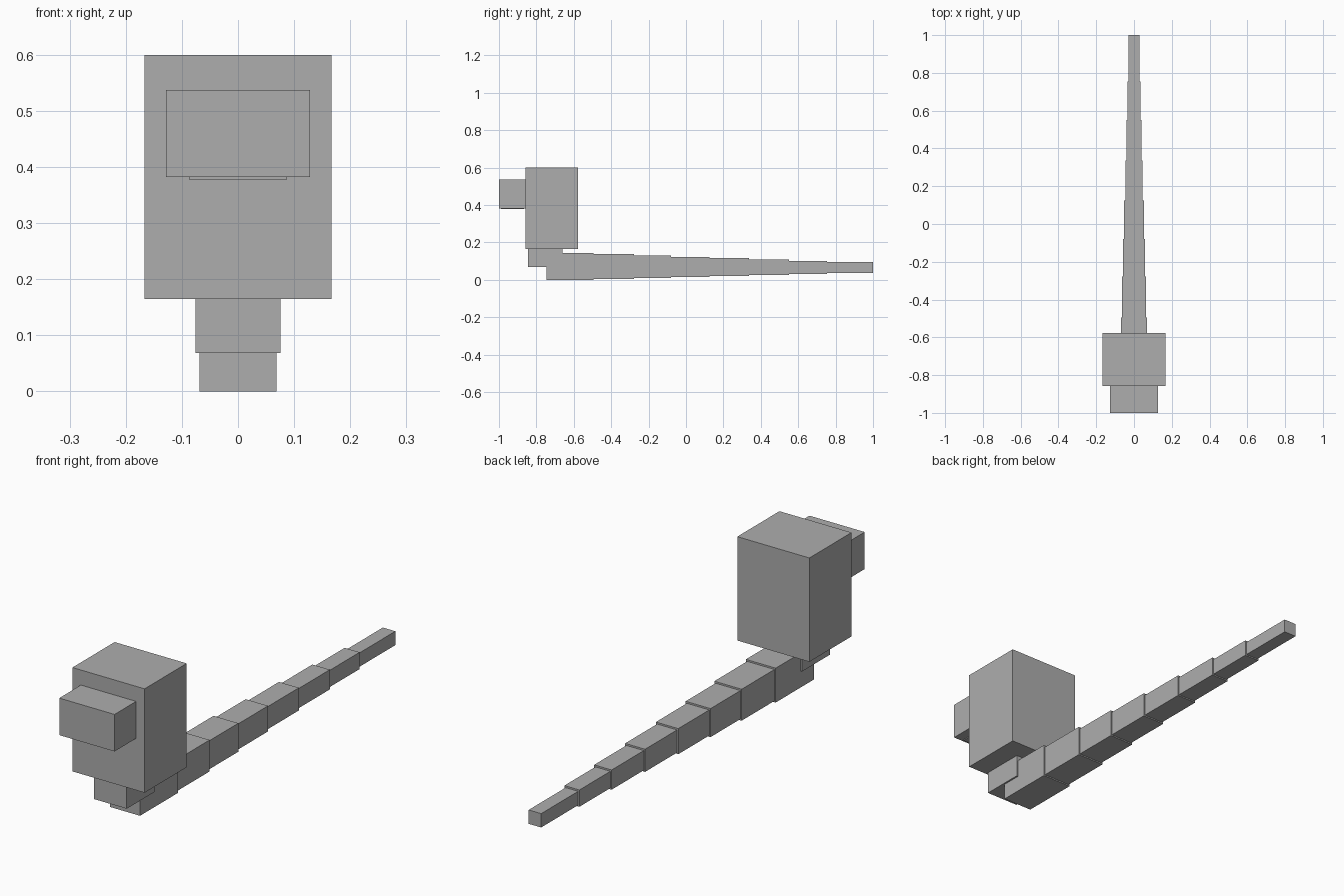
import bpy

if "Cube" in bpy.data.objects:
    bpy.data.objects.remove(bpy.data.objects["Cube"])

grey = bpy.data.materials.new("plain_grey")
grey.diffuse_color = (0.42, 0.42, 0.42, 1)
grey.use_nodes = True
grey.node_tree.nodes["Principled BSDF"].inputs["Base Color"].default_value = grey.diffuse_color


def box(name, x_half, y0, y1, z0, z1):
    """Box centred on x = 0, given by its extents."""
    bpy.ops.mesh.primitive_cube_add(size=1, location=(0, (y0 + y1) / 2, (z0 + z1) / 2))
    ob = bpy.context.object
    ob.name = name
    ob.scale = (2 * x_half, y1 - y0, z1 - z0)
    bpy.ops.object.transform_apply(location=False, rotation=False, scale=True)
    ob.data.materials.append(grey)
    return ob


# Head, snout, jaw and neck
box("head", 0.167, -0.857, -0.578, 0.165, 0.6)
box("snout", 0.128, -1.0, -0.857, 0.382, 0.537)
box("jaw", 0.087, -0.99, -0.867, 0.378, 0.40)
box("neck", 0.076, -0.845, -0.66, 0.069, 0.165)

# Tapering body: eight segments, each a little slimmer than the one before
joints = [-0.747, -0.495, -0.278, -0.08, 0.125, 0.337, 0.55, 0.755, 1.0]
for i in range(8):
    t = i / 7
    width = 0.138 + (0.058 - 0.138) * t
    height = 0.144 + (0.058 - 0.144) * t
    mid = 0.072 + (0.066 - 0.072) * t
    box(f"body_segment_{i + 1}", width / 2, joints[i], joints[i + 1],
        mid - height / 2, mid + height / 2)
